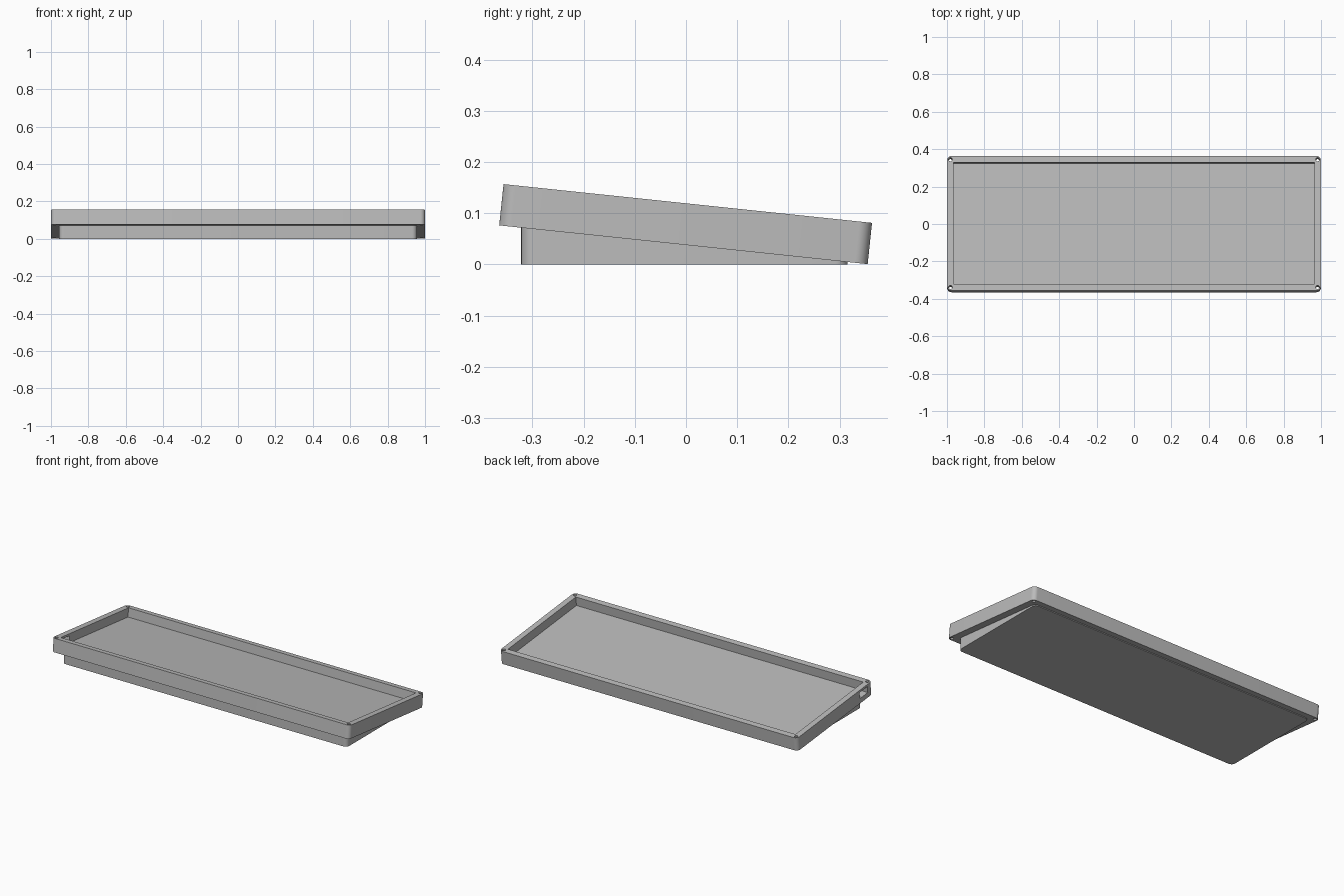
import bpy, bmesh
from math import radians, sin, cos, tan, pi
from mathutils import Matrix

cube = bpy.data.objects.get("Cube")
if cube:
    bpy.data.objects.remove(cube, do_unlink=True)

TILT = radians(6)
HALF_X, HALF_Y, HEIGHT = 1.0, 0.362, 0.081
RIM, FLOOR, HOLE_INSET = 0.035, 0.027, 0.0185
BASE_Y, BASE_Z = -0.005, 0.0385          # centre of the tray underside

# One grey plastic
grey = bpy.data.materials.new("grey_plastic")
grey.use_nodes = True
colour = (0.5, 0.5, 0.5, 1)
grey.diffuse_color = colour
grey.node_tree.nodes["Principled BSDF"].inputs["Base Color"].default_value = colour


def rounded_rect(hx, hy, r, steps=8):
    pts = []
    for i, (sx, sy) in enumerate([(1, 1), (-1, 1), (-1, -1), (1, -1)]):
        for k in range(steps + 1):
            a = (i + k / steps) * pi / 2
            pts.append((sx * (hx - r) + r * cos(a), sy * (hy - r) + r * sin(a)))
    return pts


def prism(name, outline, z0, top):
    """Extrude an outline from z0 up to top(y)."""
    bm = bmesh.new()
    low = [bm.verts.new((x, y, z0)) for x, y in outline]
    high = [bm.verts.new((x, y, top(y))) for x, y in outline]
    bm.faces.new(low[::-1])
    bm.faces.new(high)
    n = len(outline)
    for i in range(n):
        j = (i + 1) % n
        bm.faces.new((low[i], low[j], high[j], high[i]))
    mesh = bpy.data.meshes.new(name)
    bm.to_mesh(mesh)
    bm.free()
    obj = bpy.data.objects.new(name, mesh)
    bpy.context.collection.objects.link(obj)
    mesh.materials.append(grey)
    return obj


def box(name, x0, x1, y0, y1, z0, z1):
    return prism(name, [(x0, y0), (x1, y0), (x1, y1), (x0, y1)], z0, lambda y: z1)


def activate(obj):
    bpy.ops.object.select_all(action="DESELECT")
    obj.select_set(True)
    bpy.context.view_layer.objects.active = obj


def cut(obj, cutter):
    cutter.hide_render = True
    mod = obj.modifiers.new("cut", "BOOLEAN")
    mod.operation, mod.solver, mod.object = "DIFFERENCE", "EXACT", cutter
    activate(obj)
    bpy.ops.object.modifier_apply(modifier=mod.name)
    bpy.data.objects.remove(cutter, do_unlink=True)


def smooth(obj):
    activate(obj)
    bpy.ops.object.shade_smooth_by_angle(angle=radians(30))


# Tray with a rectangular well
tray = prism("tray", rounded_rect(HALF_X, HALF_Y, 0.025), 0, lambda y: HEIGHT)
ix, iy = HALF_X - RIM, HALF_Y - RIM
cut(tray, box("well_cutter", -ix, ix, -iy, iy, FLOOR, 0.2))

# Screw holes through the corners
for sx in (-1, 1):
    for sy in (-1, 1):
        cx, cy = sx * (HALF_X - HOLE_INSET), sy * (HALF_Y - HOLE_INSET)
        ring = [(cx + x, cy + y) for x, y in rounded_rect(0.01, 0.01, 0.01, 5)]
        cut(tray, prism("screw_cutter", ring, -0.1, lambda y: 0.2))

# Cable port in one end wall
cut(tray, box("port_cutter", -1.1, -0.95, -0.315, -0.24, 0.03, 0.068))

tray.data.transform(Matrix.Translation((0, BASE_Y, BASE_Z)) @ Matrix.Rotation(-TILT, 4, "X"))
smooth(tray)

# Wedge foot, its top sloped to sit just inside the tray floor
foot_outline = [(x, y - 0.003) for x, y in rounded_rect(0.956, 0.319, 0.025)]
foot = prism("wedge_foot", foot_outline, 0,
             lambda y: BASE_Z - (y - BASE_Y) * tan(TILT) + 0.002)
smooth(foot)
